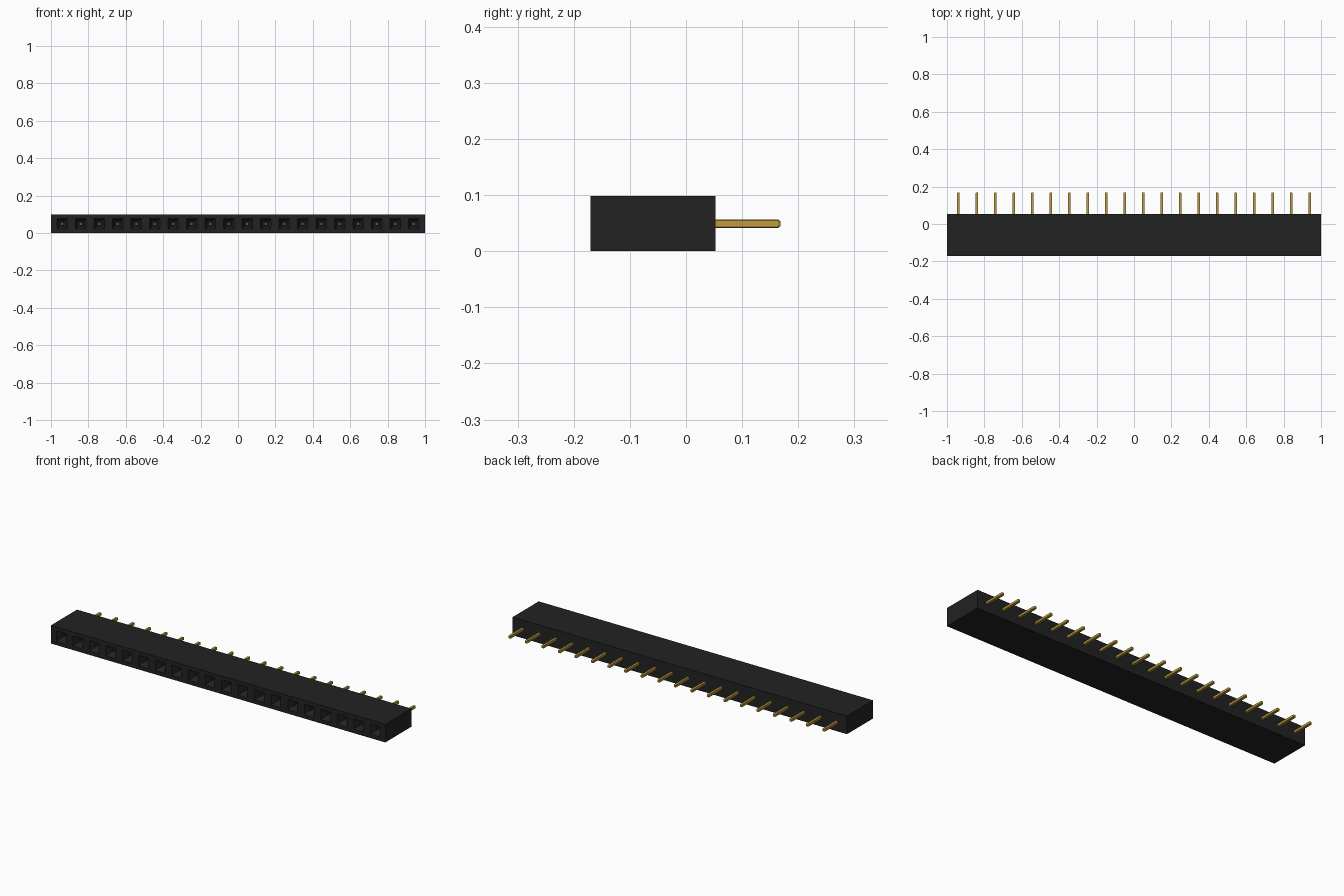
import bpy, bmesh
from mathutils import Matrix, Vector

if "Cube" in bpy.data.objects:
    bpy.data.objects.remove(bpy.data.objects["Cube"], do_unlink=True)

COUNT, PITCH = 20, 0.0989
HEIGHT, FRONT, BACK, TIP = 0.098, -0.17, 0.053, 0.168
MID_Z = HEIGHT / 2


def material(name, color):
    m = bpy.data.materials.new(name)
    m.use_nodes = True
    m.diffuse_color = color
    m.node_tree.nodes["Principled BSDF"].inputs["Base Color"].default_value = color
    return m


def make_object(name, bm, mat):
    mesh = bpy.data.meshes.new(name)
    bm.to_mesh(mesh)
    bm.free()
    mesh.materials.append(mat)
    obj = bpy.data.objects.new(name, mesh)
    bpy.context.collection.objects.link(obj)
    return obj


def box(sx, y0, y1, sz, z):
    bm = bmesh.new()
    bmesh.ops.create_cube(bm, size=1, matrix=Matrix.Translation((0, (y0 + y1) / 2, z))
                          @ Matrix.Diagonal((sx, y1 - y0, sz, 1)))
    return bm


black = material("black plastic", (0.016, 0.016, 0.016, 1))
gold = material("gold metal", (0.51, 0.33, 0.045, 1))

# Housing: one bar, sliced into a cell per socket
bm = box(2.0, FRONT, BACK, HEIGHT, MID_Z)
for i in range(COUNT + 1):
    bmesh.ops.bisect_plane(bm, geom=bm.verts[:] + bm.edges[:] + bm.faces[:],
                           plane_co=((i - COUNT / 2) * PITCH, 0, 0), plane_no=(1, 0, 0))
bm.normal_update()
cells = [f for f in bm.faces if f.normal.y < -0.9
         and abs(f.calc_center_median().x) < COUNT / 2 * PITCH]
# Sockets: square rim, sloped funnel, then a straight bore
for thickness, depth in ((0.021, 0), (0.014, -0.025), (0, -0.08)):
    bmesh.ops.inset_individual(bm, faces=cells, thickness=thickness, depth=depth,
                               use_even_offset=True)
make_object("housing", bm, black)

# Pins: square wire with softened edges and tapered ends
for i in range(COUNT):
    bm = box(0.015, -0.085, TIP, 0.015, MID_Z)
    long_edges = [e for e in bm.edges
                  if abs((e.verts[0].co - e.verts[1].co).y) > 0.1]
    bmesh.ops.bevel(bm, geom=long_edges, offset=0.002, segments=1, affect='EDGES')
    bm.normal_update()
    ends = [f for f in bm.faces if abs(f.normal.y) > 0.9]
    for f in ends:
        f.normal_update()
        step = Vector((0, -0.004 if f.normal.y > 0 else 0.004, 0))
        bmesh.ops.translate(bm, verts=f.verts[:], vec=step)
    bmesh.ops.inset_individual(bm, faces=ends, thickness=0.003, depth=0.004)
    pin = make_object(f"pin_{i + 1}", bm, gold)
    pin.location.x = (i - (COUNT - 1) / 2) * PITCH
